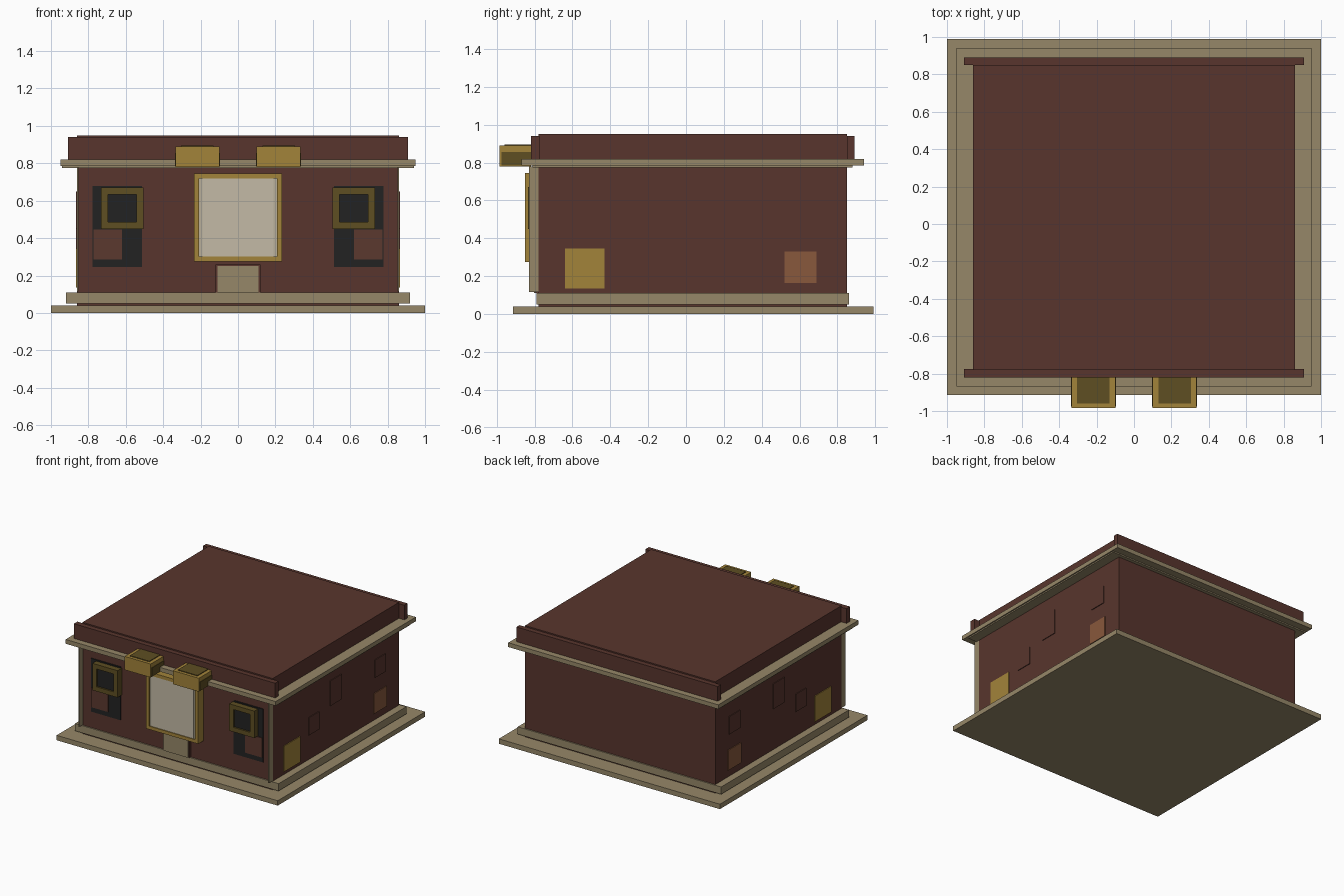
import bpy
import bmesh
from mathutils import Vector

cube = bpy.data.objects.get("Cube")
if cube:
    bpy.data.objects.remove(cube, do_unlink=True)


def material(name, hex_code):
    def linear(c):
        return c / 12.92 if c <= 0.04045 else ((c + 0.055) / 1.055) ** 2.4
    rgb = [linear(int(hex_code[i:i + 2], 16) / 255) for i in (0, 2, 4)]
    m = bpy.data.materials.new(name)
    m.use_nodes = True
    m.diffuse_color = (*rgb, 1)
    m.node_tree.nodes["Principled BSDF"].inputs["Base Color"].default_value = (*rgb, 1)
    return m


brick = material("brick brown", "58352d")
panel = material("panel brown", "5b382f")
stone = material("tan stone", "968768")
gold = material("gold", "a2833a")
dark_gold = material("dark gold", "5e4e22")
black = material("charcoal", "222222")
cream = material("cream", "c3baa6")
cream_edge = material("shaded cream", "b8af9a")
copper = material("copper", "88583c")


def box(name, mat, x, y, z):
    """Axis-aligned box from (min, max) ranges."""
    lo, hi = Vector((x[0], y[0], z[0])), Vector((x[1], y[1], z[1]))
    bm = bmesh.new()
    bmesh.ops.create_cube(bm, size=1)
    for v in bm.verts:
        v.co = Vector(v.co[i] * (hi[i] - lo[i]) for i in range(3))
    mesh = bpy.data.meshes.new(name)
    bm.to_mesh(mesh)
    bm.free()
    mesh.materials.append(mat)
    obj = bpy.data.objects.new(name, mesh)
    obj.location = (lo + hi) / 2
    bpy.context.collection.objects.link(obj)
    return obj


def pair(name, mat, x, y, z):
    """The same box on both sides of the building."""
    box("left_" + name, mat, x, y, z)
    box("right_" + name, mat, (-x[1], -x[0]), y, z)


def frame(name, mat, x, y, z, w):
    """Rectangular border of width w, facing the front."""
    box(name + "_bottom", mat, x, y, (z[0], z[0] + w))
    box(name + "_top", mat, x, y, (z[1] - w, z[1]))
    box(name + "_side_a", mat, (x[0], x[0] + w), y, (z[0] + w, z[1] - w))
    box(name + "_side_b", mat, (x[1] - w, x[1]), y, (z[0] + w, z[1] - w))


# Main shell
box("ground_slab", stone, (-1, 1), (-0.915, 0.99), (0, 0.04))
box("building_body", brick, (-0.86, 0.86), (-0.78, 0.85), (0.04, 0.95))
box("plinth", stone, (-0.92, 0.92), (-0.79, 0.86), (0.05, 0.11))
box("cornice", stone, (-0.95, 0.95), (-0.87, 0.94), (0.785, 0.82))
box("cornice_soffit", stone, (-0.94, 0.94), (-0.81, 0.88), (0.775, 0.79))
box("front_parapet", brick, (-0.91, 0.91), (-0.82, -0.775), (0.82, 0.94))
box("back_parapet", brick, (-0.91, 0.91), (0.85, 0.89), (0.82, 0.94))
pair("corner_fin", stone, (0.854, 0.862), (-0.83, -0.78), (0.115, 0.78))

# Front sign board with the doorstep block below it
box("sign_edge", cream_edge, (-0.21, 0.21), (-0.838, -0.78), (0.3, 0.72))
box("sign_face", cream, (-0.19, 0.19), (-0.843, -0.83), (0.3, 0.72))
frame("sign_frame", gold, (-0.235, 0.235), (-0.85, -0.78), (0.275, 0.745), 0.027)
box("step_surround", brick, (-0.12, 0.12), (-0.795, -0.78), (0.11, 0.26))
box("step_block", stone, (-0.11, 0.11), (-0.803, -0.78), (0.11, 0.25))

# Front windows
pair("window_back", black, (0.513, 0.778), (-0.788, -0.78), (0.245, 0.68))
pair("window_panel", panel, (0.62, 0.773), (-0.794, -0.78), (0.285, 0.445))
pair("window_glass", black, (0.54, 0.7), (-0.822, -0.78), (0.48, 0.635))
for side, x in (("left", (0.505, 0.732)), ("right", (-0.732, -0.505))):
    frame(side + "_window_frame", dark_gold, x, (-0.835, -0.78), (0.45, 0.67), 0.037)

# Lamp boxes under the front parapet
pair("lamp_box", gold, (0.1, 0.335), (-0.985, -0.82), (0.78, 0.89))
pair("lamp_lid", dark_gold, (0.13, 0.305), (-0.96, -0.82), (0.885, 0.896))
pair("lamp_outer_cheek", dark_gold, (0.33, 0.338), (-0.975, -0.82), (0.785, 0.855))
pair("lamp_inner_cheek", dark_gold, (0.097, 0.105), (-0.975, -0.82), (0.785, 0.855))

# Side wall plates
for name, mat, y, z in (
    ("side_door", gold, (-0.64, -0.43), (0.135, 0.345)),
    ("low_panel", brick, (-0.32, -0.185), (0.31, 0.455)),
    ("middle_panel", brick, (-0.04, 0.105), (0.445, 0.65)),
    ("rear_panel", brick, (0.535, 0.675), (0.455, 0.6)),
    ("rear_hatch", copper, (0.52, 0.69), (0.165, 0.33)),
):
    pair(name, mat, (0.858, 0.866), y, z)
